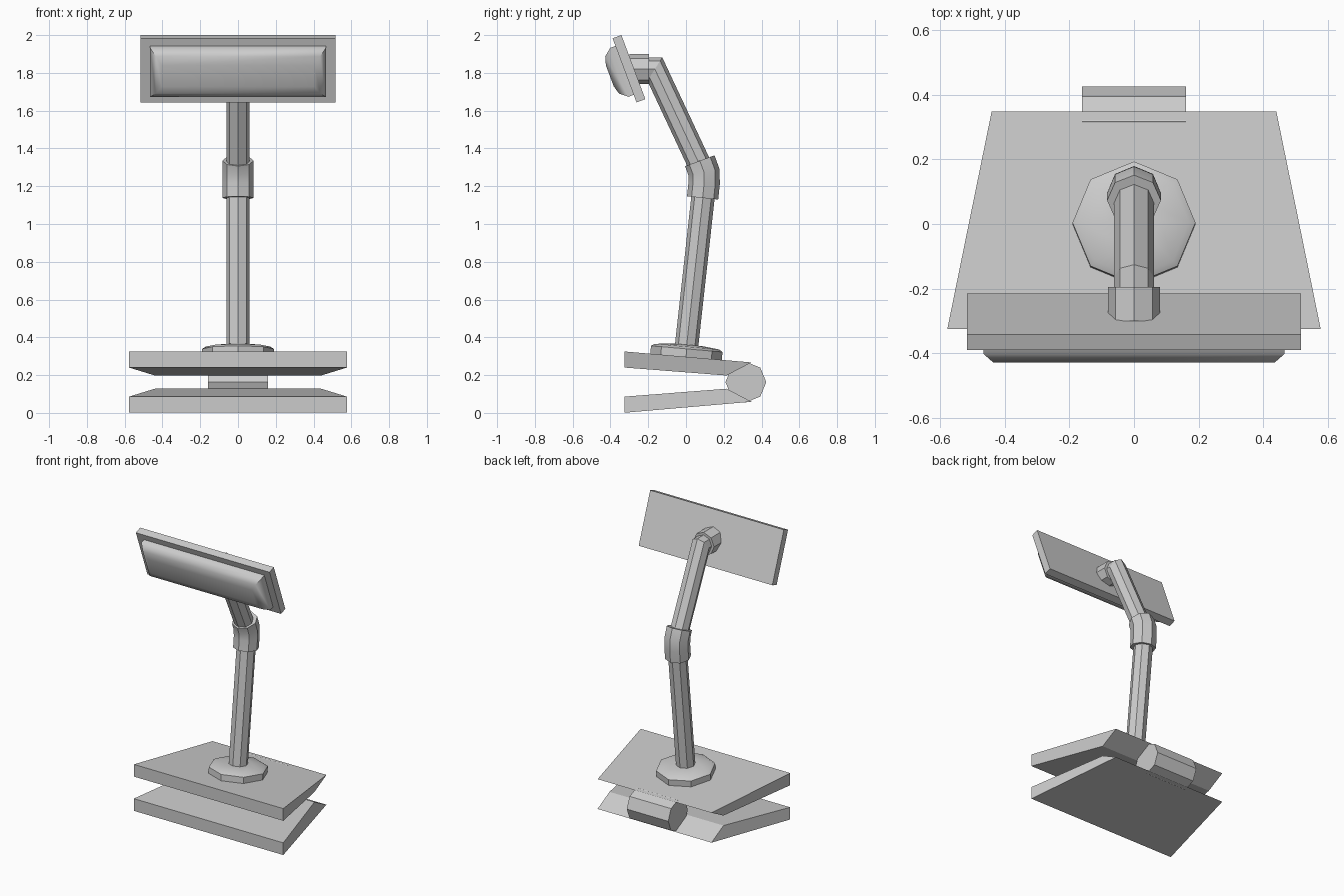
import bpy, bmesh
from math import sin, cos, pi, radians, atan2
from mathutils import Vector, Matrix

if "Cube" in bpy.data.objects:
    bpy.data.objects.remove(bpy.data.objects["Cube"], do_unlink=True)

grey = bpy.data.materials.new("plain_grey")
grey.use_nodes = True
tone = (0.6, 0.6, 0.6, 1)
grey.diffuse_color = tone
grey.node_tree.nodes["Principled BSDF"].inputs["Base Color"].default_value = tone


def loft(name, rings, matrix=None, smooth=None):
    """Skin a list of equal-length rings and cap both ends."""
    bm = bmesh.new()
    loops = [[bm.verts.new(p) for p in ring] for ring in rings]
    n = len(loops[0])
    for a, b in zip(loops, loops[1:]):
        for i in range(n):
            j = (i + 1) % n
            bm.faces.new((a[i], a[j], b[j], b[i]))
    bm.faces.new(loops[0])
    bm.faces.new(loops[-1])
    bmesh.ops.recalc_face_normals(bm, faces=bm.faces[:])
    mesh = bpy.data.meshes.new(name)
    bm.to_mesh(mesh)
    bm.free()
    mesh.materials.append(grey)
    obj = bpy.data.objects.new(name, mesh)
    bpy.context.collection.objects.link(obj)
    if matrix:
        obj.matrix_world = matrix
    if smooth:
        bpy.ops.object.select_all(action="DESELECT")
        obj.select_set(True)
        bpy.context.view_layer.objects.active = obj
        bpy.ops.object.shade_smooth_by_angle(angle=radians(smooth))
    return obj


def tube(name, path, radius, smooth=None):
    """Eight-sided tube along a (y, z) path, with mitred bends."""
    pts = [Vector(p) for p in path]
    rings = []
    for i, p in enumerate(pts):
        before = (p - pts[i - 1]).normalized() if i else None
        after = (pts[i + 1] - p).normalized() if i < len(pts) - 1 else None
        before, after = before or after, after or before
        along = (before + after).normalized()
        side = Vector((along.y, -along.x)) / along.dot(before)
        rings.append([(radius * cos(k * pi / 4),
                       p.x + side.x * radius * sin(k * pi / 4),
                       p.y + side.y * radius * sin(k * pi / 4)) for k in range(8)])
    return loft(name, rings, smooth=smooth)


def rect(w, h, depth):
    return [(x, -depth, z) for x, z in ((-w, -h), (w, -h), (w, h), (-w, h))]


# Clamp jaws: tapered slabs with a bevelled back, mirrored about the hinge
HINGE_Z = 0.163
jaw = [(-0.325, 0.162), (0.347, 0.104), (0.215, 0.035), (-0.325, 0.077)]
for name, flip in (("upper_jaw", 1), ("lower_jaw", -1)):
    sides = []
    for s in (-1, 1):
        sides.append([(s * (0.577 if y < 0 else 0.44), y, HINGE_Z + flip * z) for y, z in jaw])
    loft(name, sides)

# Hinge barrel
loft("hinge_barrel", [[(x, 0.317 + 0.108 * cos(k * pi / 4), HINGE_Z + 0.108 * sin(k * pi / 4))
                       for k in range(8)] for x in (-0.16, 0.16)])

# Foot of the stem, lying on the sloped upper jaw
tilt = Matrix.Translation((0, 0, 0.293)) @ Matrix.Rotation(radians(-5), 4, "X")
foot = [(0.19, -0.01), (0.19, 0.046), (0.17, 0.058), (0.08, 0.068)]
loft("stem_foot", [[(r * cos(k * pi / 4), r * sin(k * pi / 4), z) for k in range(8)]
                   for r, z in foot], tilt, 35)

# Bent stem, elbow sleeve and head socket
tube("stem", [(-0.003, 0.3), (0.102, 1.25), (-0.165, 1.82), (-0.29, 1.82)], 0.062)
tube("elbow_sleeve", [(0.088, 1.138), (0.096, 1.215), (0.095, 1.275), (0.073, 1.335)], 0.083, 30)
tube("head_socket", [(-0.195, 1.82), (-0.3, 1.82)], 0.08)

# Tilted head: back panel and bulging light cover
head = Matrix.Translation((0, -0.302, 1.822)) @ Matrix.Rotation(radians(20.5), 4, "X")
loft("head_panel", [rect(0.516, 0.181, -0.025), rect(0.516, 0.181, 0.025)], head)
loft("light_cover", [rect(0.465, 0.138, 0.02), rect(0.465, 0.138, 0.055),
                     rect(0.435, 0.105, 0.095), rect(0.405, 0.06, 0.108)], head, 40)
